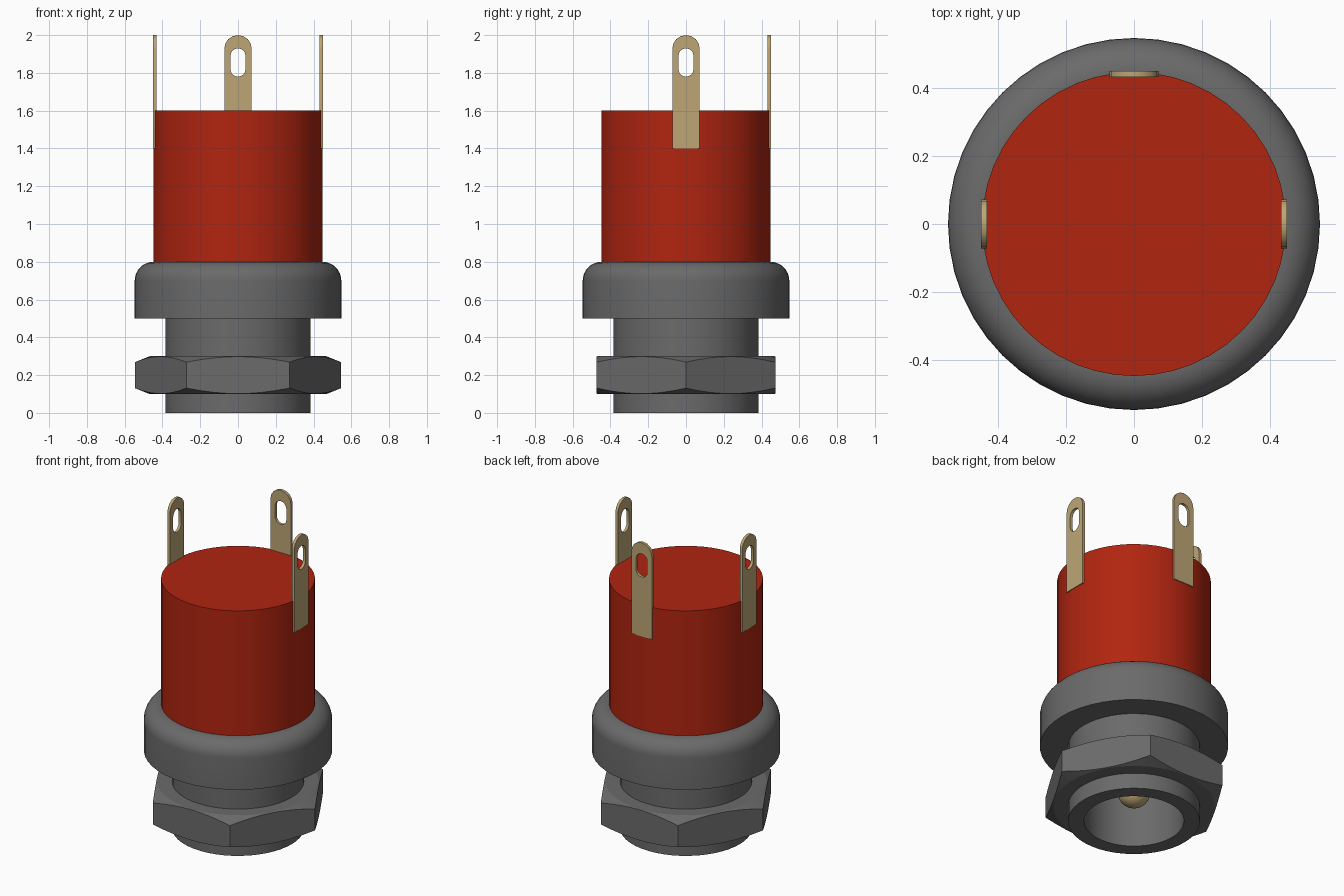
import bpy, bmesh, math

cube = bpy.data.objects.get("Cube")
if cube:
    bpy.data.objects.remove(cube, do_unlink=True)

SEG = 48


def material(name, rgb):
    m = bpy.data.materials.new(name)
    m.use_nodes = True
    m.diffuse_color = (*rgb, 1)
    m.node_tree.nodes["Principled BSDF"].inputs["Base Color"].default_value = (*rgb, 1)
    return m


red = material("red_plastic", (0.44, 0.018, 0.005))
grey = material("grey_plastic", (0.145, 0.145, 0.145))
brass = material("brass", (0.51, 0.38, 0.18))


def finish(name, bm, mat, angle=30):
    bmesh.ops.remove_doubles(bm, verts=bm.verts, dist=1e-5)
    bmesh.ops.recalc_face_normals(bm, faces=bm.faces)
    me = bpy.data.meshes.new(name)
    bm.to_mesh(me)
    bm.free()
    me.materials.append(mat)
    ob = bpy.data.objects.new(name, me)
    bpy.context.collection.objects.link(ob)
    bpy.ops.object.select_all(action="DESELECT")
    ob.select_set(True)
    bpy.context.view_layer.objects.active = ob
    bpy.ops.object.shade_smooth_by_angle(angle=math.radians(angle))
    return ob


def revolve(name, profile, mat):
    """Spin an (r, z) profile about the z axis."""
    bm = bmesh.new()
    vs = [bm.verts.new((r, 0, z)) for r, z in profile]
    es = [bm.edges.new(pair) for pair in zip(vs, vs[1:])]
    bmesh.ops.spin(bm, geom=vs + es, cent=(0, 0, 0), axis=(0, 0, 1),
                   angle=math.tau, steps=SEG)
    return finish(name, bm, mat)


def loft(name, rings, mat, angle=30):
    """Join equal-length rings of points into a closed ring-shaped solid."""
    bm = bmesh.new()
    rows = [[bm.verts.new(p) for p in ring] for ring in rings]
    n = len(rows[0])
    for k, a in enumerate(rows):
        b = rows[(k + 1) % len(rows)]
        for i in range(n):
            j = (i + 1) % n
            bm.faces.new((a[i], a[j], b[j], b[i]))
    return finish(name, bm, mat, angle)


def arc(cx, cz, r, start, end, steps=8):
    angles = [math.radians(start + (end - start) * i / steps) for i in range(steps + 1)]
    return [(cx + r * math.cos(a), cz + r * math.sin(a)) for a in angles]


# Rear body
revolve("rear_body", [(0, 0.8), (0.447, 0.8), (0.447, 1.6), (0, 1.6)], red)

# Hollow barrel with rounded flange
revolve("barrel_and_flange",
        [(0, 0.7), (0.29, 0.7), (0.29, 0), (0.383, 0), (0.383, 0.5), (0.547, 0.5)]
        + arc(0.447, 0.7, 0.1, 0, 90) + [(0, 0.8)], grey)

# Centre pin with domed tip
revolve("centre_pin", arc(0, 0.195, 0.095, -90, 0) + [(0.095, 0.71), (0, 0.71)], brass)

# Hexagonal nut: conical chamfers trim the corners
APOTHEM = 0.473


def nut_ring(z, side=0, radius=None):
    points = []
    for i in range(SEG):
        a = math.tau * i / SEG
        r = radius or APOTHEM / math.cos((a % (math.pi / 3)) - math.pi / 6)
        zz = z - side * 0.4 * max(0, r - APOTHEM)
        points.append((r * math.cos(a), r * math.sin(a), zz))
    return points


loft("hex_nut", [nut_ring(0.1, radius=0.375), nut_ring(0.1, radius=0.468),
                 nut_ring(0.102, -1), nut_ring(0.298, 1),
                 nut_ring(0.3, radius=0.468), nut_ring(0.3, radius=0.375)], grey, 12)

# Solder tabs with slotted eyelets
HALF, SLOT = 0.0725, 0.04
hole = arc(0, 1.89, SLOT, 0, 180) + arc(0, 1.82, SLOT, 180, 360)
bottom = [(x * HALF / SLOT, 1.4) for x, z in hole[9:]]
outline = arc(0, 2 - HALF, HALF, 0, 180) + bottom


def at_depth(points, y):
    return [(x, y, z) for x, z in points]


for name, turn in (("back_tab", 0), ("left_tab", -90), ("right_tab", 90)):
    tab = loft(name, [at_depth(outline, 0.432), at_depth(hole, 0.432),
                      at_depth(hole, 0.45), at_depth(outline, 0.45)], brass)
    tab.rotation_euler.z = math.radians(turn)
